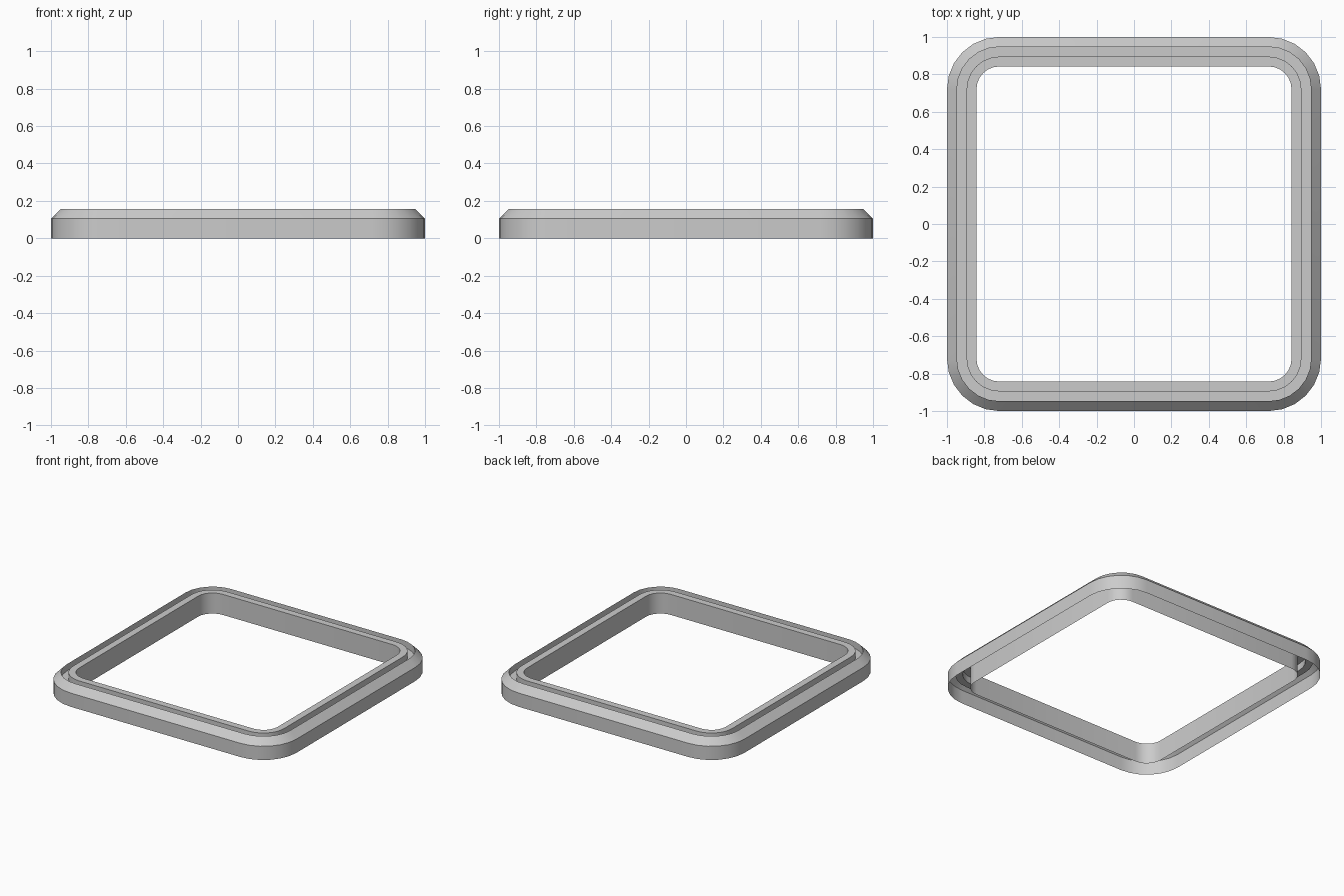
import bpy, bmesh, math

if "Cube" in bpy.data.objects:
    bpy.data.objects.remove(bpy.data.objects["Cube"])

M = 0.0525  # width of one moulding step
# cross-section: (inset from the outer edge, height), open underneath
PROFILE = [(0, 0), (0, 2*M), (M, 3*M), (M, 2*M), (2*M, 2*M), (2*M, 3*M), (3*M, 3*M), (3*M, 0)]
STEPS, CORE, RADIUS = 6, 0.72, 0.28


def loop_points(inset, z):
    """Rounded square outline, concentric corners."""
    pts = []
    for q in range(4):
        a0 = q * math.pi / 2
        sx, sy = [(1, 1), (-1, 1), (-1, -1), (1, -1)][q]
        for i in range(STEPS + 1):
            a = a0 + i / STEPS * math.pi / 2
            r = RADIUS - inset
            pts.append((sx*CORE + r*math.cos(a), sy*CORE + r*math.sin(a), z))
    return pts


# Hollow moulded frame swept round the rounded square
bm = bmesh.new()
rings = [[bm.verts.new(p) for p in loop_points(*s)] for s in PROFILE]
n = len(rings[0])
for a, b in zip(rings, rings[1:]):
    for i in range(n):
        j = (i + 1) % n
        bm.faces.new((a[i], a[j], b[j], b[i]))
mesh = bpy.data.meshes.new("square_frame")
bm.to_mesh(mesh)
bm.free()
frame = bpy.data.objects.new("square_frame", mesh)
bpy.context.collection.objects.link(frame)
bpy.context.view_layer.objects.active = frame
frame.select_set(True)
bpy.ops.object.shade_smooth_by_angle(angle=math.radians(30))
